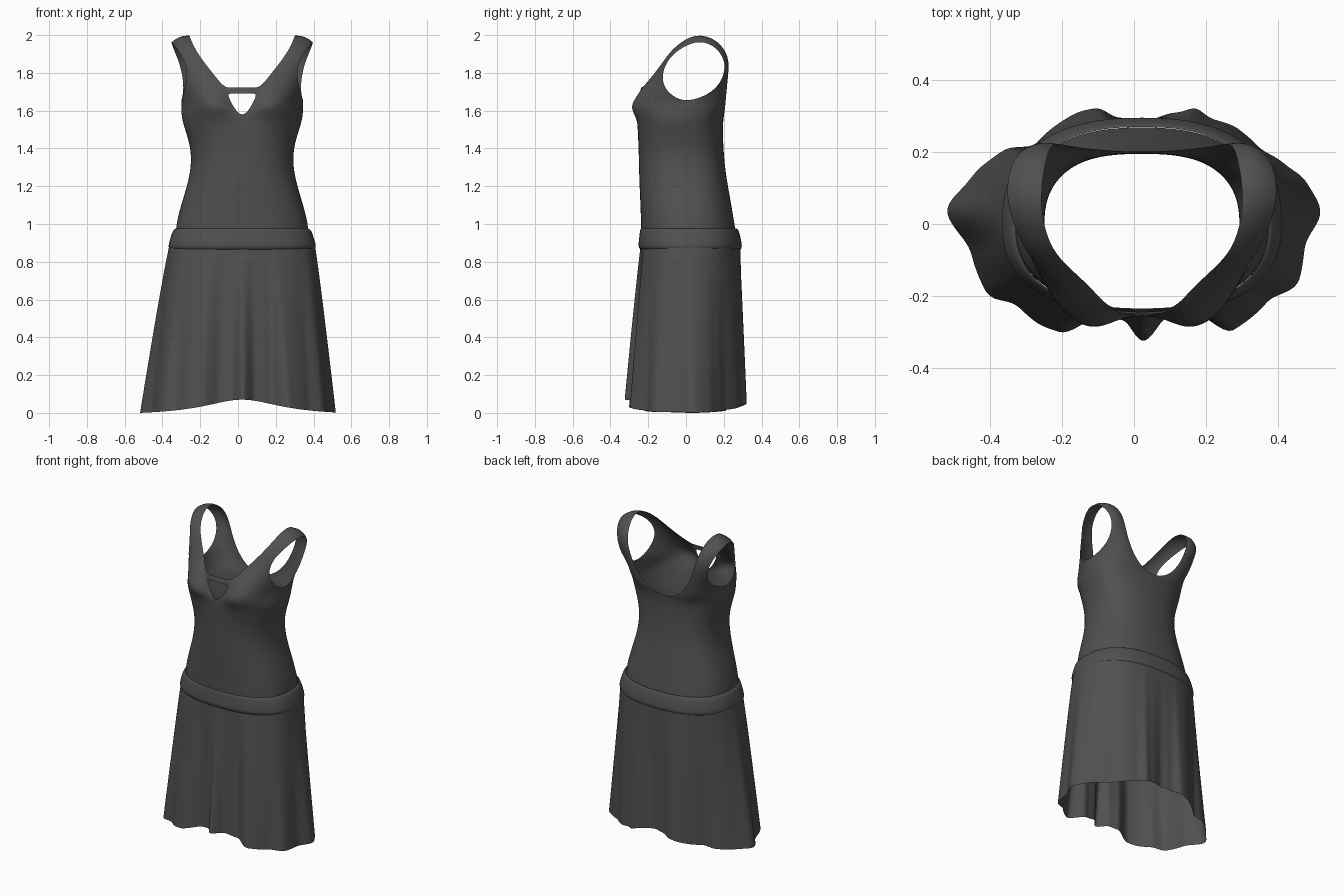
import bpy, bmesh, math
from mathutils import Vector

if "Cube" in bpy.data.objects:
    bpy.data.objects.remove(bpy.data.objects["Cube"])

CX = 0.022   # the garment sits a little to the right of centre
fabric = bpy.data.materials.new("charcoal fabric")
fabric.diffuse_color = (0.08, 0.08, 0.08, 1)
fabric.use_nodes = True
fabric.node_tree.nodes["Principled BSDF"].inputs["Base Color"].default_value = fabric.diffuse_color


def finish(name, bm, levels):
    """Weld, smooth and colour one part."""
    bmesh.ops.remove_doubles(bm, verts=bm.verts, dist=0.0005)
    bmesh.ops.recalc_face_normals(bm, faces=bm.faces)
    me = bpy.data.meshes.new(name)
    bm.to_mesh(me)
    bm.free()
    me.materials.append(fabric)
    for p in me.polygons:
        p.use_smooth = True
    ob = bpy.data.objects.new(name, me)
    bpy.context.collection.objects.link(ob)
    sub = ob.modifiers.new("smooth", 'SUBSURF')
    sub.levels = sub.render_levels = levels
    return ob


def grid(bm, rows, closed=False):
    vs = [[bm.verts.new(p) for p in r] for r in rows]
    n = len(rows[0])
    for a, b in zip(vs, vs[1:]):
        for i in range(n if closed else n - 1):
            j = (i + 1) % n
            bm.faces.new((a[i], a[j], b[j], b[i]))


def radius(a, w, yf, yb, n=2.4):
    """Superellipse radius, with separate front and back depth."""
    d = -yf if math.sin(a) < 0 else yb
    return ((abs(math.cos(a)) / w) ** n + (abs(math.sin(a)) / d) ** n) ** (-1 / n)


def ring_point(k, z, w, yf, yb, bust=0.0):
    """k = 0 front centre, 8 side, 16 back centre."""
    a = k / 16 * math.pi
    p = 2 / 2.4
    s, c = math.sin(a), math.cos(a)
    x = w * math.copysign(abs(s) ** p, s) if abs(s) > 1e-6 else 0
    y = (yf if c > 0 else yb) * abs(c) ** p
    if c > 0.01:
        y -= bust * math.exp(-((abs(x) - 0.16) / 0.07) ** 2)
    return Vector((x + CX, y, z))


# Bodice body: z, half width, front y, back y, bust bulge
body = [(0.92, .355, -.236, .27, 0), (1.0, .351, -.239, .258, 0), (1.1, .325, -.242, .241, 0),
        (1.2, .293, -.247, .223, 0), (1.3, .271, -.25, .207, 0), (1.4, .272, -.252, .199, 0),
        (1.5, .303, -.256, .195, .01), (1.565, .324, -.257, .199, .027)]
bm = bmesh.new()
grid(bm, [[ring_point(k, *b) for k in range(32)] for b in body], True)

# Chest, strap and back panel: neckline edge, middle, armhole edge (half)
strap = [
    ((.042, -.25, 1.61), (.19, -.279, 1.625), (.328, -.005, 1.637)),
    ((.082, -.24, 1.69), (.205, -.236, 1.685), (.31, -.09, 1.69)),
    ((.095, -.232, 1.722), (.205, -.213, 1.725), (.298, -.122, 1.74)),
    ((.145, -.172, 1.785), (.22, -.165, 1.79), (.29, -.125, 1.80)),
    ((.217, -.11, 1.875), (.26, -.112, 1.868), (.302, -.10, 1.86)),
    ((.26, -.055, 1.945), (.298, -.065, 1.932), (.333, -.06, 1.91)),
    ((.285, .05, 2.012), (.335, .05, 2.005), (.378, .05, 1.975)),
    ((.272, .16, 1.98), (.325, .165, 1.975), (.373, .15, 1.95)),
    ((.255, .222, 1.89), (.30, .229, 1.885), (.338, .208, 1.87)),
    ((.23, .224, 1.80), (.275, .222, 1.795), (.315, .205, 1.79)),
    ((.19, .214, 1.70), (.255, .2, 1.70), (.308, .15, 1.695)),
    ((.11, .205, 1.60), (.26, .165, 1.62), (.328, -.005, 1.637)),
]


def across(i, m, o, sx):
    """Nine points on a curve passing through the three given points."""
    i, m, o = Vector(i), Vector(m), Vector(o)
    c = 2 * m - (i + o) / 2
    out = []
    for k in range(9):
        t = k / 8
        p = i * (1 - t) ** 2 + c * 2 * t * (1 - t) + o * t * t
        out.append(Vector((p.x * sx + CX, p.y, p.z)))
    return out


for sx in (1, -1):
    rows = [[ring_point(sx * k, *body[-1]) for k in range(9)]]
    rows += [across(*r, sx) for r in strap]
    rows.append([ring_point(sx * (16 - k), *body[-1]) for k in range(9)])
    grid(bm, rows)
    # Narrow bar that closes the top of the keyhole, with a support column near the corner
    grid(bm, [[rows[2][0], Vector((CX + sx * .06, -.243, 1.69)), Vector((CX, -.247, 1.69))],
              [rows[3][0], Vector((CX + sx * .06, -.236, 1.722)), Vector((CX, -.238, 1.722))]])
finish("bodice", bm, 2)

# Hip band, tapering up from a rolled lower edge
band = [(.862, .375, -.236, .284), (.87, .388, -.248, .294), (.885, .391, -.253, .297),
        (.91, .385, -.25, .293), (.945, .374, -.246, .285), (.97, .364, -.243, .277),
        (.975, .352, -.238, .27)]
bm = bmesh.new()
grid(bm, [[ring_point(k / 2, *b) for k in range(64)] for b in band], True)
finish("hip_band", bm, 1)

# Skirt: blends from the hip outline to a pleated hem outline
hem = [(-.525, .04), (-.455, .125), (-.36, .21), (-.28, .215), (-.165, .307), (-.1, .324),
       (-.05, .295), (.03, .283), (.13, .31), (.17, .325), (.21, .295), (.29, .265),
       (.35, .21), (.42, .165), (.475, .125), (.522, .035), (.475, -.055), (.455, -.17),
       (.375, -.21), (.26, -.306), (.18, -.243), (.085, -.262), (.025, -.33), (-.025, -.268),
       (-.095, -.248), (-.2, -.304), (-.275, -.272), (-.33, -.22), (-.405, -.203), (-.455, -.07)]
polar = sorted((math.atan2(y, x - CX) % math.tau, math.hypot(x - CX, y)) for x, y in hem)
polar = [(polar[-1][0] - math.tau, polar[-1][1])] + polar + [(polar[0][0] + math.tau, polar[0][1])]


def hem_radius(a):
    for (a0, r0), (a1, r1) in zip(polar, polar[1:]):
        if a0 <= a <= a1:
            t = (a - a0) / (a1 - a0)
            t = 0.5 * t + 0.5 * t * t * (3 - 2 * t)
            return r0 + (r1 - r0) * t


rows = []
for i in range(15):
    t = i / 14
    f = t ** 0.92
    row = []
    for k in range(120):
        a = k / 120 * math.tau
        hr = hem_radius(a)
        r = radius(a, .386, -.24, .289) * (1 - f) + hr * f
        x, y = r * math.cos(a) + CX, r * math.sin(a)
        low = 0.085 / (1 + (hr * math.cos(a) / .25) ** 2) - 0.015
        row.append((x, y, 0.885 + (low - 0.885) * t))
    rows.append(row)
bm = bmesh.new()
grid(bm, rows, True)
finish("skirt", bm, 1)
